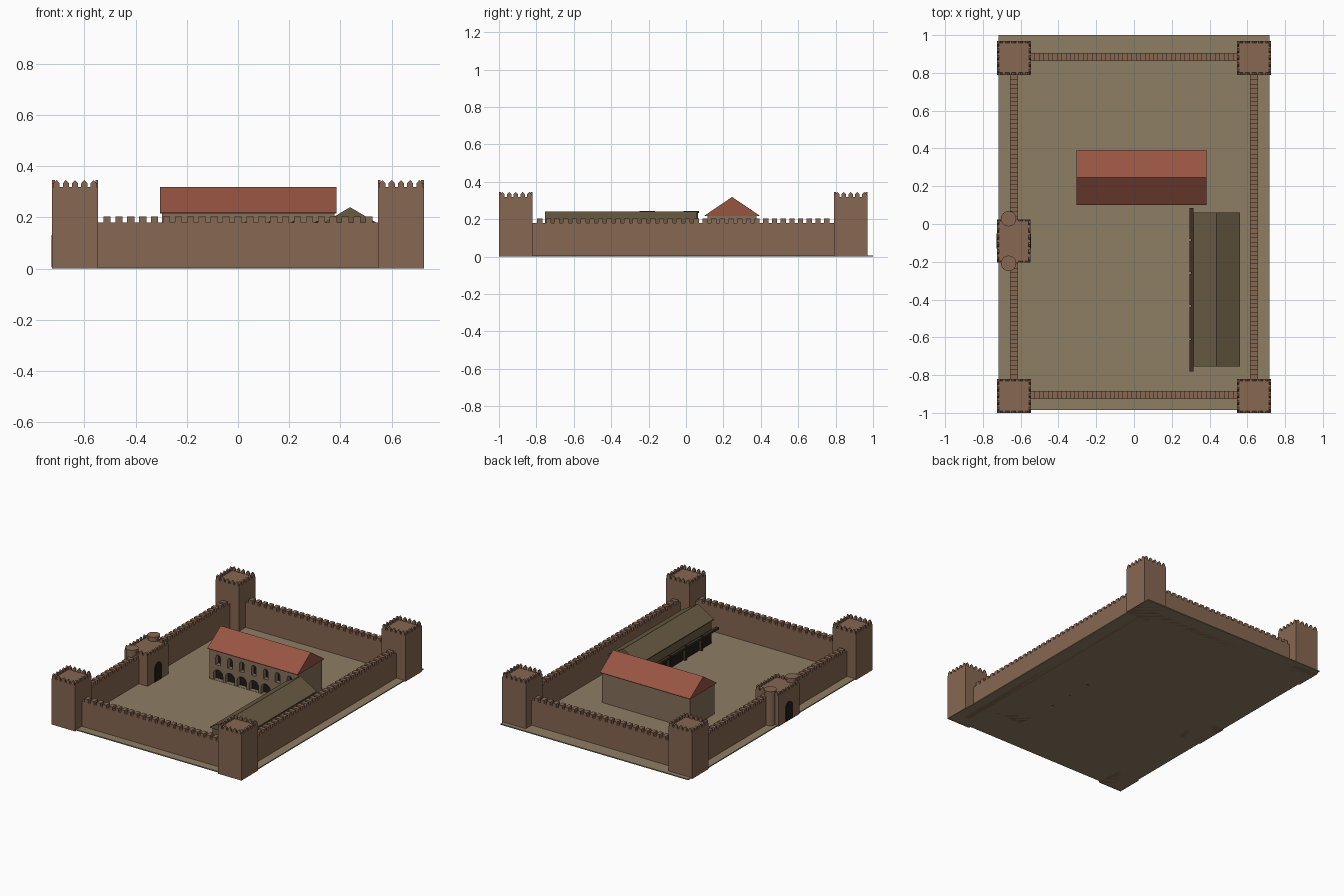
import bpy, bmesh, math

if "Cube" in bpy.data.objects:
    bpy.data.objects.remove(bpy.data.objects["Cube"])

def mat(name, c):
    m = bpy.data.materials.new(name)
    m.diffuse_color = (*c, 1)
    m.use_nodes = True
    m.node_tree.nodes["Principled BSDF"].inputs["Base Color"].default_value = m.diffuse_color
    return m

STONE = mat("stone", (0.24, 0.135, 0.085))
EARTH = mat("earth", (0.27, 0.21, 0.13))
PLASTER = mat("plaster", (0.24, 0.16, 0.105))
TILE = mat("red_tile", (0.31, 0.09, 0.055))
OLIVE = mat("olive_roof", (0.14, 0.105, 0.055))
WOOD = mat("dark_wood", (0.05, 0.03, 0.02))
DARK = mat("dark_opening", (0.015, 0.011, 0.009))


def prism(bm, pts, axis, a, b):
    """Extrude a 2D outline along x, y or z from a to b."""
    def place(p, t):
        return {"x": (t, p[0], p[1]), "y": (p[0], t, p[1]), "z": (p[0], p[1], t)}[axis]
    lo = [bm.verts.new(place(p, a)) for p in pts]
    hi = [bm.verts.new(place(p, b)) for p in pts]
    n = len(pts)
    faces = [bm.faces.new(lo), bm.faces.new(hi[::-1])]
    for i in range(n):
        faces.append(bm.faces.new((lo[i], hi[i], hi[(i + 1) % n], lo[(i + 1) % n])))
    bmesh.ops.recalc_face_normals(bm, faces=faces)


def box(bm, x0, x1, y0, y1, z0, z1):
    prism(bm, [(x0, y0), (x1, y0), (x1, y1), (x0, y1)], "z", z0, z1)


def arch(c, w, z0, z1, seg=8):
    """Round-headed opening outline."""
    r = w / 2
    top = [(c + r * math.cos(math.pi * i / seg), z1 - r + r * math.sin(math.pi * i / seg))
           for i in range(seg + 1)]
    return [(c - r, z0), (c + r, z0)] + top


def pointed(c, w, z0, z1):
    zs = z0 + (z1 - z0) * 0.55
    return [(c - w / 2, z0), (c + w / 2, z0), (c + w / 2, zs), (c, z1), (c - w / 2, zs)]


def ring(bm, x0, x1, y0, y1, z0, z1, pitch, t):
    """Pointed merlons around the rim of a rectangle."""
    nx, ny = round((x1 - x0) / pitch), round((y1 - y0) / pitch)
    for i in range(nx):
        o = pointed(x0 + (i + 0.5) * (x1 - x0) / nx, pitch * 0.66, z0, z1)
        prism(bm, o, "y", y0, y0 + t)
        prism(bm, o, "y", y1 - t, y1)
    for i in range(ny):
        o = pointed(y0 + (i + 0.5) * (y1 - y0) / ny, pitch * 0.66, z0, z1)
        prism(bm, o, "x", x0, x0 + t)
        prism(bm, o, "x", x1 - t, x1)


def finish(bm, name, m):
    me = bpy.data.meshes.new(name)
    bm.to_mesh(me)
    bm.free()
    me.materials.append(m)
    ob = bpy.data.objects.new(name, me)
    bpy.context.collection.objects.link(ob)
    return ob


# Ground slab
bm = bmesh.new()
box(bm, -0.717, 0.717, -0.985, 1.0, 0, 0.007)
finish(bm, "ground", EARTH)

# Corner towers with pointed merlons
YF, YB, XW, H = -0.91, 0.88, 0.636, 0.09
for sx, sn in ((-1, "left"), (1, "right")):
    for cy, yn in ((YF, "front"), (YB, "back")):
        bm = bmesh.new()
        cx = sx * XW
        box(bm, cx - H, cx + H, cy - H, cy + H, 0, 0.318)
        ring(bm, cx - H, cx + H, cy - H, cy + H, 0.318, 0.346, 0.036, 0.011)
        finish(bm, f"tower_{yn}_{sn}", STONE)

# Curtain walls with square merlons
T, WZ, MZ, P = 0.021, 0.181, 0.203, 0.0465
for y, n in ((YF + 0.005, "front"), (YB + 0.005, "back")):
    bm = bmesh.new()
    box(bm, -XW, XW, y - T, y + T, 0, WZ)
    k = int(2 * (XW - H) / P)
    for i in range(k):
        c = (i - (k - 1) / 2) * P
        box(bm, c - 0.014, c + 0.014, y - T, y + T, WZ, MZ)
    finish(bm, f"wall_{n}", STONE)
for x, n in ((-XW, "left"), (XW, "right")):
    bm = bmesh.new()
    box(bm, x - T, x + T, YF, YB, 0, WZ)
    k = int((YB - YF - 2 * H) / P)
    for i in range(k):
        c = (YF + YB) / 2 + (i - (k - 1) / 2) * P
        box(bm, x - T, x + T, c - 0.014, c + 0.014, WZ, MZ)
    finish(bm, f"wall_{n}", STONE)

# Gatehouse block, doors and round turrets
bm = bmesh.new()
box(bm, -0.724, -0.548, -0.205, 0.025, 0, 0.213)
ring(bm, -0.724, -0.548, -0.205, 0.025, 0.213, 0.238, 0.036, 0.01)
finish(bm, "gatehouse", STONE)
bm = bmesh.new()
door = arch(-0.09, 0.08, 0.007, 0.132, 12)
prism(bm, door, "x", -0.728, -0.72)
prism(bm, door, "x", -0.552, -0.545)
finish(bm, "gate_doors", DARK)
bm = bmesh.new()
for cy in (-0.208, 0.028):
    for r, z0, z1 in ((0.036, 0, 0.232), (0.041, 0.232, 0.245)):
        prism(bm, [(-0.664 + r * math.cos(a * math.pi / 8), cy + r * math.sin(a * math.pi / 8))
                   for a in range(16)], "z", z0, z1)
finish(bm, "gate_turrets", STONE)

# Main hall: body with arcade and windows cut into the front
bm = bmesh.new()
box(bm, -0.297, 0.377, 0.115, 0.378, 0, 0.222)
hall = finish(bm, "hall_body", PLASTER)
cut, back = bmesh.new(), bmesh.new()
for i in range(7):
    c = 0.04 + (i - 3) * 0.091
    for o in (arch(c, 0.036, 0.115, 0.185), arch(c, 0.072, 0.008, 0.082, 10)):
        prism(cut, o, "y", 0.09, 0.15)
        prism(back, o, "y", 0.145, 0.152)
cutter = finish(cut, "hall_cutter", DARK)
cutter.hide_render = True
cutter.hide_viewport = True
finish(back, "hall_openings", DARK)
mod = hall.modifiers.new("openings", "BOOLEAN")
mod.object = cutter
mod.operation = "DIFFERENCE"
mod.solver = "EXACT"

# Hall roof
bm = bmesh.new()
prism(bm, [(0.1, 0.216), (0.393, 0.216), (0.393, 0.22), (0.2465, 0.319), (0.1, 0.22)],
      "x", -0.305, 0.384)
finish(bm, "hall_roof", TILE)

# Long barn with olive gable roof
bm = bmesh.new()
box(bm, 0.325, 0.55, -0.745, 0.053, 0, 0.168)
finish(bm, "barn_body", OLIVE)
bm = bmesh.new()
prism(bm, [(0.315, 0.162), (0.56, 0.162), (0.56, 0.168), (0.4375, 0.24), (0.315, 0.168)],
      "y", -0.755, 0.06)
finish(bm, "barn_roof", OLIVE)

# Barn gallery on the courtyard side: canopy sections, posts, dark bays
bm, bays = bmesh.new(), bmesh.new()
for i in range(5):
    y = -0.785 + i * 0.175
    box(bm, 0.295, 0.315, y + 0.005, y + 0.17, 0.092, 0.107)
    box(bays, 0.32, 0.326, max(y + 0.015, -0.735), min(y + 0.16, 0.045), 0.007, 0.09)
for i in range(1, 5):
    y = -0.785 + i * 0.175
    box(bm, 0.303, 0.326, y - 0.006, y + 0.006, 0.0, 0.1)
finish(bm, "barn_gallery", WOOD)
finish(bays, "barn_bays", DARK)
